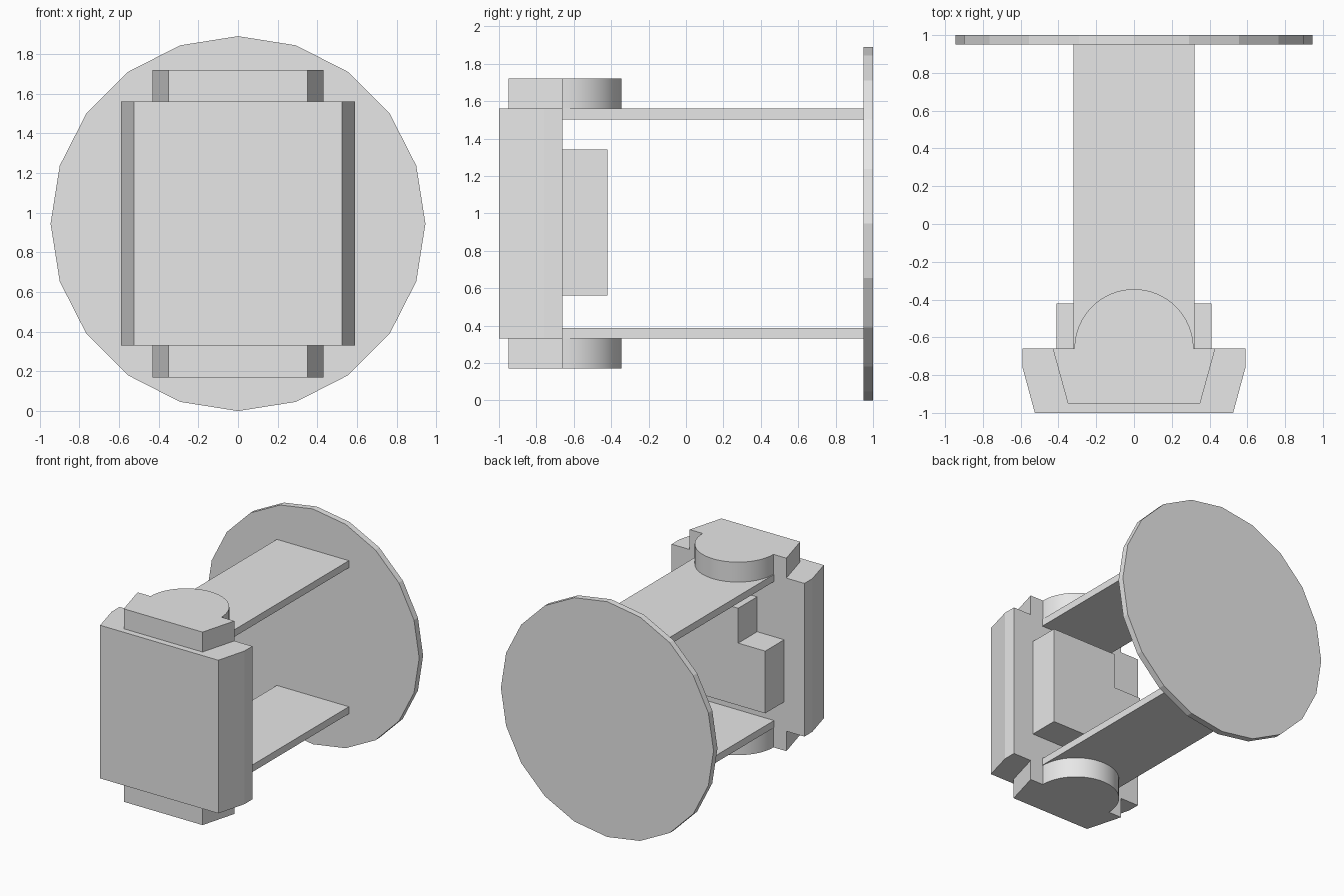
import bpy, bmesh, math
from mathutils import Matrix

cube = bpy.data.objects.get("Cube")
if cube:
    bpy.data.objects.remove(cube, do_unlink=True)

GREY = (0.8, 0.8, 0.8, 1.0)
grey = bpy.data.materials.new("plain grey")
grey.use_nodes = True
grey.diffuse_color = GREY
grey.node_tree.nodes["Principled BSDF"].inputs["Base Color"].default_value = GREY


def extrude(name, profile, depth, matrix, smooth=False):
    """Extrude a flat outline along its normal, then place it."""
    bm = bmesh.new()
    face = bm.faces.new([bm.verts.new((u, v, 0)) for u, v in profile])
    top = bmesh.ops.extrude_face_region(bm, geom=[face])["geom"]
    moved = [g for g in top if isinstance(g, bmesh.types.BMVert)]
    bmesh.ops.translate(bm, verts=moved, vec=(0, 0, depth))
    bmesh.ops.transform(bm, matrix=matrix, verts=bm.verts)
    bmesh.ops.recalc_face_normals(bm, faces=bm.faces)
    mesh = bpy.data.meshes.new(name)
    bm.to_mesh(mesh)
    bm.free()
    mesh.materials.append(grey)
    obj = bpy.data.objects.new(name, mesh)
    bpy.context.collection.objects.link(obj)
    if smooth:
        bpy.ops.object.select_all(action='DESELECT')
        obj.select_set(True)
        bpy.context.view_layer.objects.active = obj
        bpy.ops.object.shade_smooth_by_angle(angle=math.radians(30))
    return obj


def upright(y, z):
    """Stand an x-z outline up, with its depth running towards -y."""
    return Matrix.Translation((0, y, z)) @ Matrix.Rotation(math.pi / 2, 4, 'X')


def lift(z):
    return Matrix.Translation((0, 0, z))


def mirrored(half):
    """Complete a right-hand outline with its mirror image."""
    return half + [(-x, y) for x, y in reversed(half)]


BACK = -0.66          # rear plane of the front block
LOW, HIGH = 0.33, 1.56  # bottom and top of the front block

# Round back plate
R, SIDES = 0.945, 20
ring = [(R * math.sin(math.tau * i / SIDES), R * math.cos(math.tau * i / SIDES))
        for i in range(SIDES)]
extrude("back_plate", ring, 0.05, upright(1.0, R))

# Front block with tapered sides
extrude("front_block", mirrored([(0.525, -1), (0.59, -0.76), (0.59, BACK)]),
        HIGH - LOW, lift(LOW))

# End caps: tapered front, half-round rear
r, steps = 0.315, 32
arc = [(r * math.cos(math.pi * i / steps), BACK + r * math.sin(math.pi * i / steps))
       for i in range(steps + 1)]
cap = [(-0.43, BACK), (-0.35, -0.95), (0.35, -0.95), (0.43, BACK)] + arc
extrude("lower_cap", cap, 0.16, lift(LOW - 0.16), smooth=True)
extrude("upper_cap", cap, 0.16, lift(HIGH), smooth=True)

# Flat arms joining the block to the plate
arm = mirrored([(0.32, BACK), (0.32, 0.95)])
extrude("lower_arm", arm, 0.057, lift(LOW))
extrude("upper_arm", arm, 0.057, lift(HIGH - 0.057))

# Rear box with one upper corner notched out
notched = [(-0.41, 0.56), (0.41, 0.56), (0.41, 1.34),
           (-0.17, 1.34), (-0.17, 1.06), (-0.41, 1.06)]
extrude("rear_box", notched, 0.24, upright(-0.42, 0))
